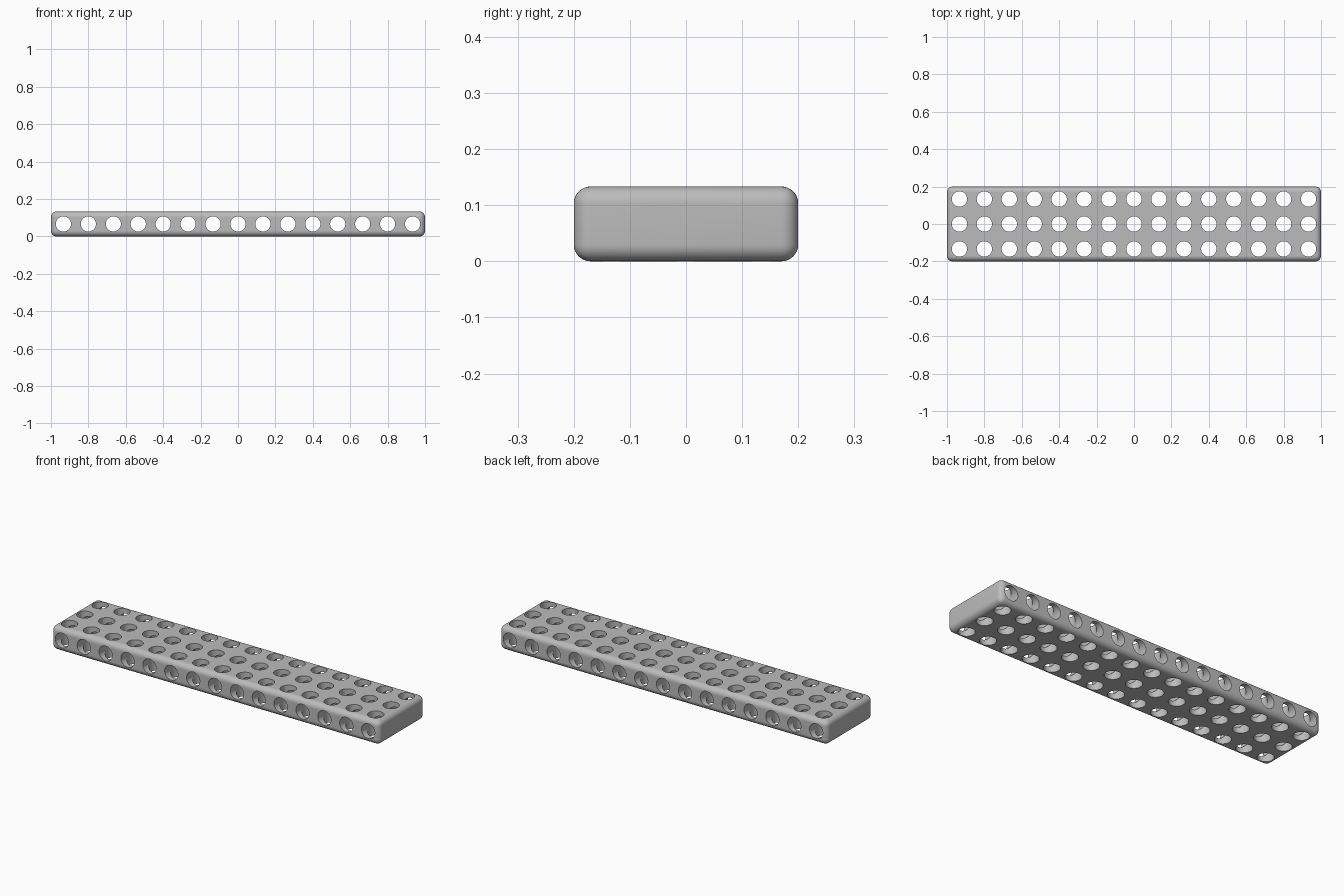
import bpy
import bmesh
import math
from mathutils import Matrix, Vector

if "Cube" in bpy.data.objects:
    bpy.data.objects.remove(bpy.data.objects["Cube"], do_unlink=True)

COLUMNS, ROWS = 15, 3
PITCH = 2 / COLUMNS
HOLE_RADIUS = 0.041
EDGE_RADIUS = 0.03
MID = PITCH / 2

grey = bpy.data.materials.new("plain grey")
grey.use_nodes = True
grey.diffuse_color = (0.5, 0.5, 0.5, 1)
grey.node_tree.nodes["Principled BSDF"].inputs["Base Color"].default_value = (0.5, 0.5, 0.5, 1)


def add_object(name, bm):
    mesh = bpy.data.meshes.new(name)
    bm.to_mesh(mesh)
    bm.free()
    mesh.materials.append(grey)
    obj = bpy.data.objects.new(name, mesh)
    bpy.context.scene.collection.objects.link(obj)
    return obj


def hole_cutter(name, centres, rotation, radius, twist):
    """One helper mesh holding a cylinder at each centre."""
    bm = bmesh.new()
    for centre in centres:
        matrix = Matrix.Translation(centre) @ rotation @ Matrix.Rotation(twist, 4, "Z")
        bmesh.ops.create_cone(bm, cap_ends=True, segments=40, radius1=radius,
                              radius2=radius, depth=0.6, matrix=matrix)
    obj = add_object(name, bm)
    obj.hide_render = True
    return obj


# Rounded solid beam
bm = bmesh.new()
size = Matrix.Diagonal((COLUMNS * PITCH, ROWS * PITCH, PITCH, 1))
bmesh.ops.create_cube(bm, size=1, matrix=Matrix.Translation((0, 0, MID)) @ size)
bmesh.ops.bevel(bm, geom=bm.edges[:], offset=EDGE_RADIUS, segments=8,
                profile=0.5, affect="EDGES")
beam = add_object("perforated_beam", bm)

# Rows of holes through the top and through the long sides
xs = [(i - (COLUMNS - 1) / 2) * PITCH for i in range(COLUMNS)]
ys = [(j - (ROWS - 1) / 2) * PITCH for j in range(ROWS)]
upright = hole_cutter("upright_hole_cutter", [Vector((x, y, MID)) for x in xs for y in ys],
                      Matrix.Identity(4), HOLE_RADIUS, 0)
cross = hole_cutter("cross_hole_cutter", [Vector((x, 0, MID)) for x in xs],
                    Matrix.Rotation(math.pi / 2, 4, "X"), HOLE_RADIUS - 0.0005,
                    math.pi / 40)
for cutter in (upright, cross):
    cut = beam.modifiers.new(cutter.name, "BOOLEAN")
    cut.operation = "DIFFERENCE"
    cut.solver = "EXACT"
    cut.object = cutter

# Bake the holes, then drop the cutters
depsgraph = bpy.context.evaluated_depsgraph_get()
beam.data = bpy.data.meshes.new_from_object(beam.evaluated_get(depsgraph))
beam.modifiers.clear()
for cutter in (upright, cross):
    bpy.data.objects.remove(cutter, do_unlink=True)

# Smooth rounding with crisp hole rims
bpy.ops.object.select_all(action="DESELECT")
beam.select_set(True)
bpy.context.view_layer.objects.active = beam
bpy.ops.object.shade_smooth_by_angle(angle=math.radians(30))
